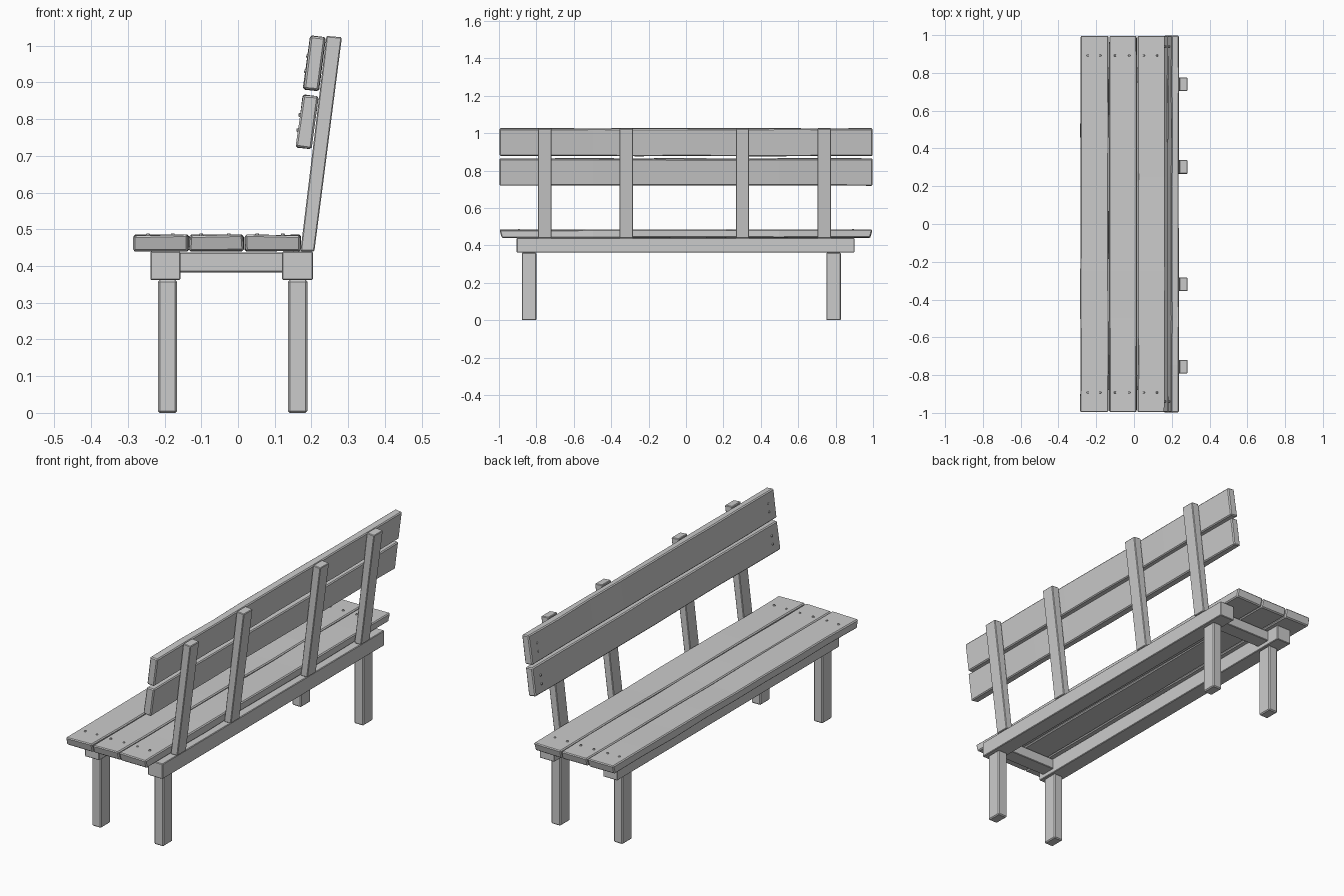
import bpy, bmesh, math, random
from mathutils import Vector, Matrix

if "Cube" in bpy.data.objects:
    bpy.data.objects.remove(bpy.data.objects["Cube"])

random.seed(4)


def board(name, section, y0, y1, segs=1, wobble=0.0, bevel=0.003, undercut=0.0):
    """Timber with an x-z cross-section run along y, slightly worn along its length."""
    bm = bmesh.new()
    rings = []
    zmin = min(p[1] for p in section)
    for i in range(segs + 1):
        t = i / segs
        end = 1 if i == 0 else (-1 if i == segs else 0)
        ring = []
        for x, z in section:
            dx, dz = (random.uniform(-wobble, wobble) for _ in range(2))
            cut = undercut * end if z < zmin + 0.01 else 0
            ring.append(bm.verts.new((x + dx, y0 + (y1 - y0) * t + cut, z + dz)))
        rings.append(ring)
    n = len(section)
    for a, b in zip(rings, rings[1:]):
        for k in range(n):
            bm.faces.new((a[k], a[(k + 1) % n], b[(k + 1) % n], b[k]))
    bm.faces.new(rings[0])
    bm.faces.new(rings[-1])
    bmesh.ops.recalc_face_normals(bm, faces=bm.faces)
    mesh = bpy.data.meshes.new(name)
    bm.to_mesh(mesh)
    bm.free()
    obj = bpy.data.objects.new(name, mesh)
    bpy.context.collection.objects.link(obj)
    mod = obj.modifiers.new("worn_edges", 'BEVEL')
    mod.width = bevel
    mod.segments = 1
    mod.limit_method = 'ANGLE'
    mod.angle_limit = math.radians(40)
    return obj


def rect(x0, x1, z0, z1):
    return [(x0, z0), (x1, z0), (x1, z1), (x0, z1)]


def bolt(name, pos, normal, radius=0.007, height=0.008):
    """Small domed bolt head sitting on a plank."""
    bm = bmesh.new()
    bmesh.ops.create_cone(bm, cap_ends=True, segments=8, radius1=radius,
                          radius2=radius * 0.6, depth=height)
    rot = Vector((0, 0, 1)).rotation_difference(Vector(normal)).to_matrix().to_4x4()
    bm.transform(Matrix.Translation(pos) @ rot)
    mesh = bpy.data.meshes.new(name)
    bm.to_mesh(mesh)
    bm.free()
    bpy.context.collection.objects.link(bpy.data.objects.new(name, mesh))


# Legs and the cross rails between the long rails
for side, y0, y1 in (("left", -0.878, -0.80), ("right", 0.75, 0.828)):
    board(f"front_leg_{side}", rect(-0.218, -0.166, 0, 0.362), y0, y1, bevel=0.005)
    board(f"back_leg_{side}", rect(0.136, 0.189, 0, 0.362), y0, y1, bevel=0.005)
    board(f"cross_rail_{side}", rect(-0.16, 0.123, 0.383, 0.437), y0, y1)

# Long rails under the seat
board("front_rail", rect(-0.239, -0.157, 0.362, 0.44), -0.905, 0.90)
board("back_rail", rect(0.12, 0.204, 0.362, 0.44), -0.905, 0.90)

# Seat planks
for i, (x0, x1) in enumerate(((-0.284, -0.135), (-0.132, 0.015), (0.019, 0.17))):
    board(f"seat_plank_{i + 1}", rect(x0, x1, 0.441, 0.484), -0.997, 0.997,
          segs=8, wobble=0.002, bevel=0.005, undercut=0.012)

# Leaning back posts
post = [(0.170, 0.44), (0.208, 0.44), (0.283, 1.023), (0.241, 1.027)]
for i, y in enumerate((-0.755, -0.32, 0.302, 0.74)):
    board(f"back_post_{i + 1}", post, y - 0.036, y + 0.036)

# Back planks, leaning with the posts
lower = [(0.158, 0.724), (0.199, 0.719), (0.219, 0.861), (0.177, 0.867)]
upper = [(0.178, 0.882), (0.219, 0.877), (0.239, 1.022), (0.198, 1.027)]
for name, section in (("lower_back_plank", lower), ("upper_back_plank", upper)):
    board(name, section, -0.997, 0.997, segs=8, wobble=0.0018, bevel=0.005)

# Bolt heads on the seat and back
for y in (-0.892, 0.892):
    for i, x in enumerate((-0.245, -0.178, -0.10, -0.025, 0.052, 0.122)):
        bolt(f"seat_bolt_{i + 1}", (x, y, 0.485), (0, 0, 1))
for y in (-0.94, 0.94):
    for i, (x, z) in enumerate(((0.1635, 0.77), (0.169, 0.812), (0.1845, 0.931), (0.190, 0.972))):
        bolt(f"back_bolt_{i + 1}", (x, y, z), (-0.99, 0, 0.13))
